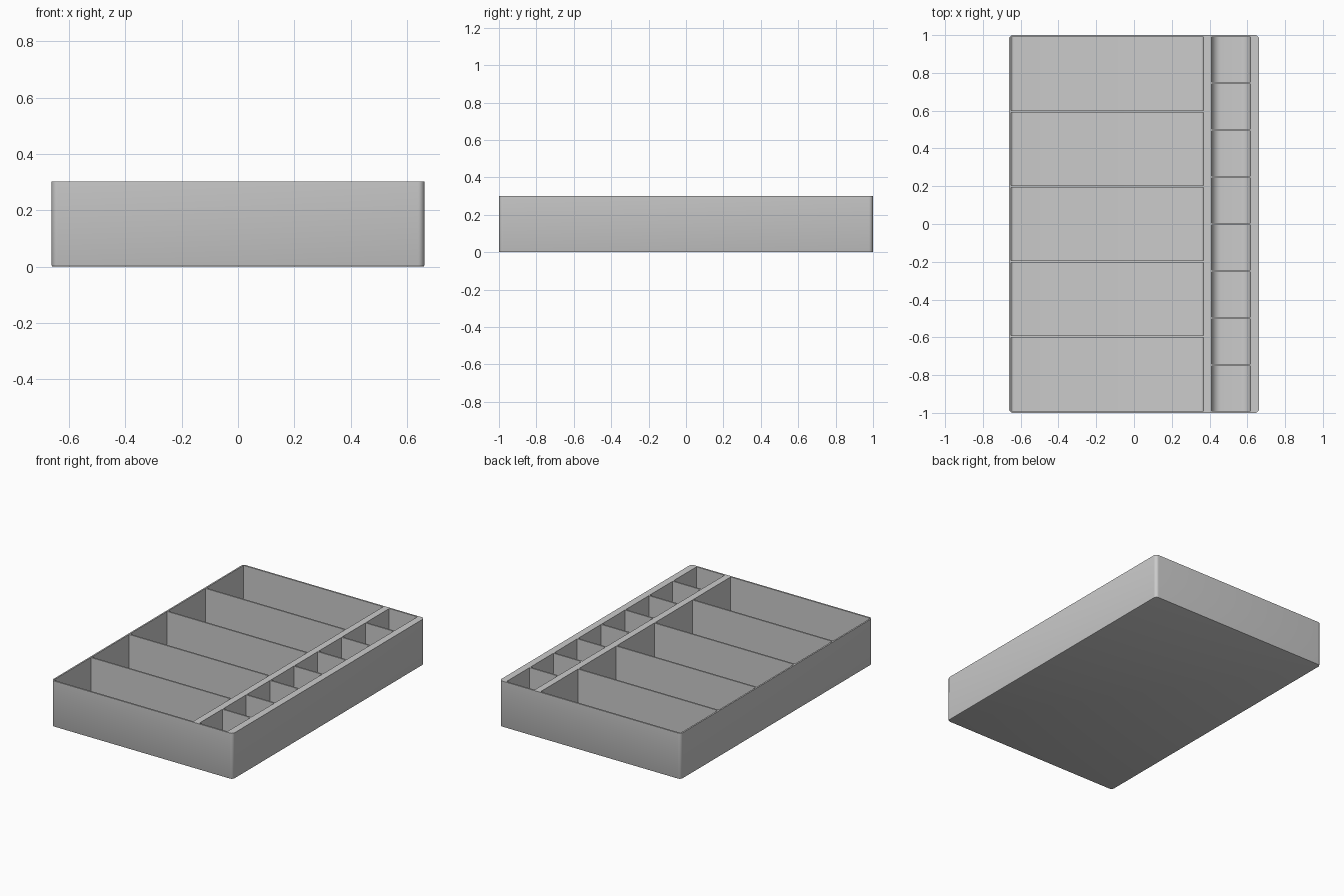
import bpy, bmesh
from math import radians
from mathutils import Vector

cube = bpy.data.objects.get("Cube")
if cube:
    bpy.data.objects.remove(cube, do_unlink=True)

WIDTH, LENGTH, HEIGHT = 1.324, 2.0, 0.302
FLOOR, RIB, INNER = 0.012, 0.01, 0.989

grey = bpy.data.materials.new("plain grey")
grey.use_nodes = True
colour = (0.6, 0.6, 0.6, 1)
grey.diffuse_color = colour
grey.node_tree.nodes["Principled BSDF"].inputs["Base Color"].default_value = colour


def add_box(bm, low, high):
    """Add a box between two corners and return its edges."""
    low, high = Vector(low), Vector(high)
    verts = bmesh.ops.create_cube(bm, size=1)["verts"]
    for v in verts:
        v.co = (low + high) / 2 + v.co * (high - low)
    return list({e for v in verts for e in v.link_edges})


def along(edge, axis):
    d = edge.verts[0].co - edge.verts[1].co
    return abs(d[axis]) > 0.99 * d.length


def round_edges(bm, edges, radius, segments):
    bmesh.ops.bevel(bm, geom=edges, offset=radius, segments=segments,
                    affect='EDGES', profile=0.5)


def add_pocket_row(bm, left, right, count, radius):
    """Equal pockets along y, with rounded lower edges on both sides."""
    size = (2 * INNER - RIB * (count - 1)) / count
    for i in range(count):
        y = -INNER + i * (size + RIB)
        edges = add_box(bm, (left, y, FLOOR), (right, y + size, HEIGHT + 0.1))
        lower = [e for e in edges if along(e, 1) and e.verts[0].co.z < HEIGHT]
        round_edges(bm, lower, radius, 8)


def make_object(name, bm):
    bmesh.ops.recalc_face_normals(bm, faces=bm.faces)
    mesh = bpy.data.meshes.new(name)
    bm.to_mesh(mesh)
    bm.free()
    mesh.materials.append(grey)
    obj = bpy.data.objects.new(name, mesh)
    bpy.context.collection.objects.link(obj)
    return obj


# Outer block: rounded upright corners and a slightly softened base
bm = bmesh.new()
edges = add_box(bm, (-WIDTH / 2, -LENGTH / 2, 0), (WIDTH / 2, LENGTH / 2, HEIGHT))
round_edges(bm, [e for e in edges if along(e, 2)], 0.022, 8)
base = [e for e in bm.edges if all(v.co.z < 0.001 for v in e.verts)]
round_edges(bm, base, 0.004, 2)
tray = make_object("divided_tray", bm)

# Five wide pockets and a column of eight small ones
bm = bmesh.new()
add_pocket_row(bm, -0.652, 0.367, 5, 0.016)
add_pocket_row(bm, 0.411, 0.616, 8, 0.05)
cutter = make_object("pocket_cutter", bm)
cutter.hide_render = True

cut = tray.modifiers.new("pockets", 'BOOLEAN')
cut.operation = 'DIFFERENCE'
cut.solver = 'EXACT'
cut.object = cutter

bpy.ops.object.select_all(action='DESELECT')
tray.select_set(True)
bpy.context.view_layer.objects.active = tray
bpy.ops.object.modifier_apply(modifier=cut.name)
bpy.data.objects.remove(cutter, do_unlink=True)
bpy.ops.object.shade_smooth_by_angle(angle=radians(30))
